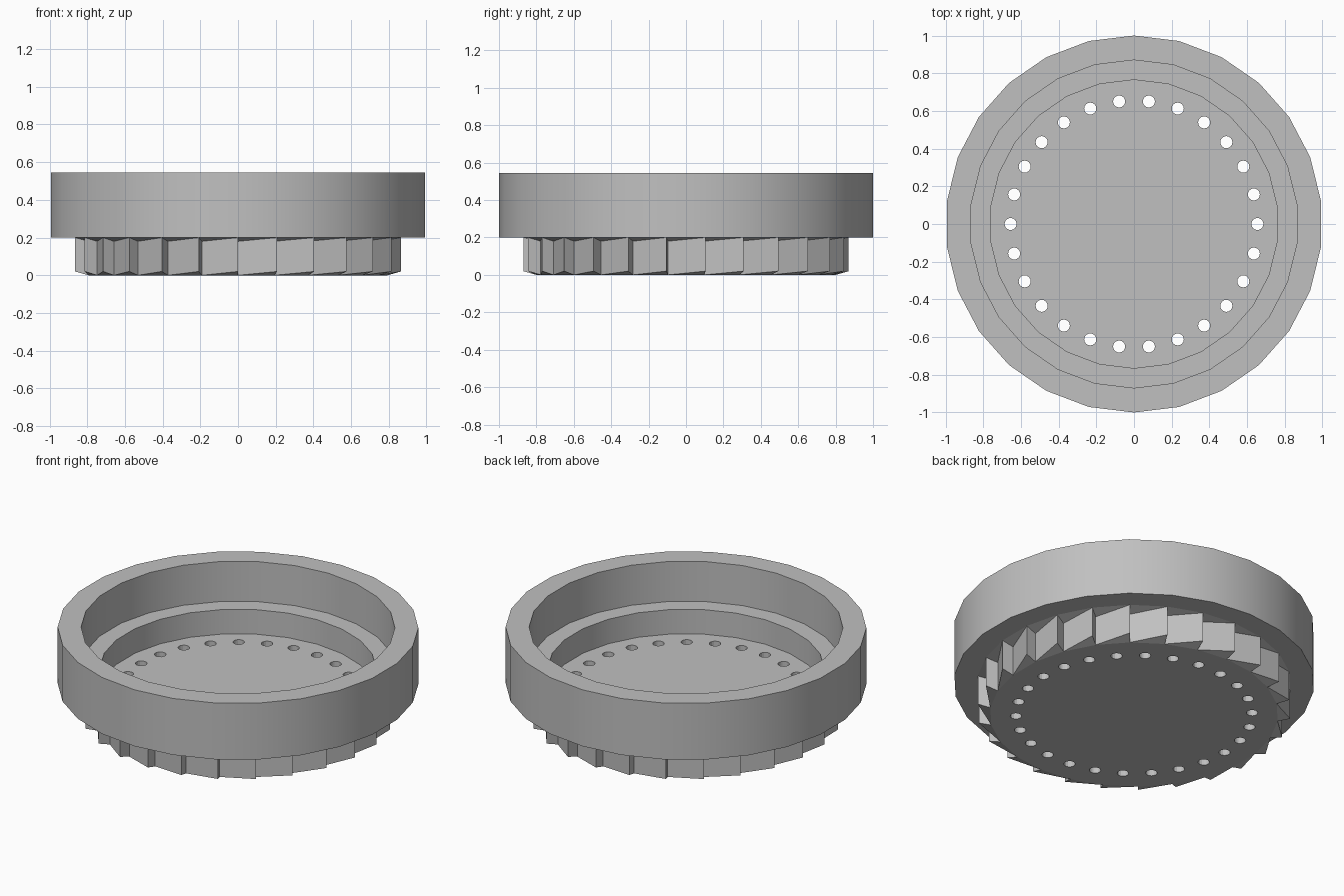
import bpy, bmesh
from math import cos, sin, pi, radians

cube = bpy.data.objects.get("Cube")
if cube:
    bpy.data.objects.remove(cube, do_unlink=True)

SIDES = 26
TIP, ROOT = 0.87, 0.80          # ratchet tooth radii
STEP = 2 * pi / SIDES

grey = bpy.data.materials.new("plain grey")
grey.use_nodes = True
grey.diffuse_color = (0.53, 0.53, 0.53, 1)
grey.node_tree.nodes["Principled BSDF"].inputs["Base Color"].default_value = grey.diffuse_color


def ring(bm, radius, z):
    """Polygon ring with a corner on the front."""
    return [bm.verts.new((radius * cos(i * STEP - pi / 2), radius * sin(i * STEP - pi / 2), z))
            for i in range(SIDES)]


def make_object(name, bm):
    bmesh.ops.recalc_face_normals(bm, faces=bm.faces)
    mesh = bpy.data.meshes.new(name)
    bm.to_mesh(mesh)
    bm.free()
    mesh.materials.append(grey)
    obj = bpy.data.objects.new(name, mesh)
    bpy.context.collection.objects.link(obj)
    return obj


bm = bmesh.new()

# Ratchet base: sloping teeth with chamfered undersides
root_low, root_high = ring(bm, ROOT, 0), ring(bm, ROOT, 0.18)
tip_low, tip_high = ring(bm, TIP, 0.02), ring(bm, TIP, 0.2)
for i in range(SIDES):
    j = (i + 1) % SIDES
    bm.faces.new((root_low[i], tip_low[j], tip_high[j], root_high[i]))   # long tooth face
    bm.faces.new((root_low[i], tip_low[i], tip_high[i], root_high[i]))   # stop face
    bm.faces.new((root_low[i], root_low[j], tip_low[j]))                 # chamfer
    bm.faces.new((root_high[i], tip_high[i], tip_high[j]))               # notch ceiling
bm.faces.new(root_low)

# Rim wall, inner ledge and floor
profile = [(1, 0.2), (1, 0.545), (0.87, 0.545), (0.87, 0.30), (0.765, 0.30), (0.765, 0.15)]
previous = tip_high
for radius, z in profile:
    current = ring(bm, radius, z)
    for i in range(SIDES):
        j = (i + 1) % SIDES
        bm.faces.new((previous[i], previous[j], current[j], current[i]))
    previous = current
bm.faces.new(previous)
cup = make_object("ratchet_cup", bm)

# Ring of drain holes through the floor
bm = bmesh.new()
for i in range(SIDES):
    made = bmesh.ops.create_cone(bm, cap_ends=True, segments=16, radius1=0.032, radius2=0.032, depth=0.4)
    bmesh.ops.translate(bm, verts=made["verts"], vec=(0.655 * cos(i * STEP), 0.655 * sin(i * STEP), 0.075))
cutter = make_object("hole_cutter", bm)
cutter.hide_render = True

cut = cup.modifiers.new("holes", 'BOOLEAN')
cut.operation = 'DIFFERENCE'
cut.solver = 'EXACT'
cut.object = cutter
bpy.ops.object.select_all(action='DESELECT')
cup.select_set(True)
bpy.context.view_layer.objects.active = cup
bpy.ops.object.modifier_apply(modifier=cut.name)
bpy.data.objects.remove(cutter, do_unlink=True)

# Smooth round walls, crisp teeth and rims
bpy.ops.object.shade_smooth_by_angle(angle=radians(15))
